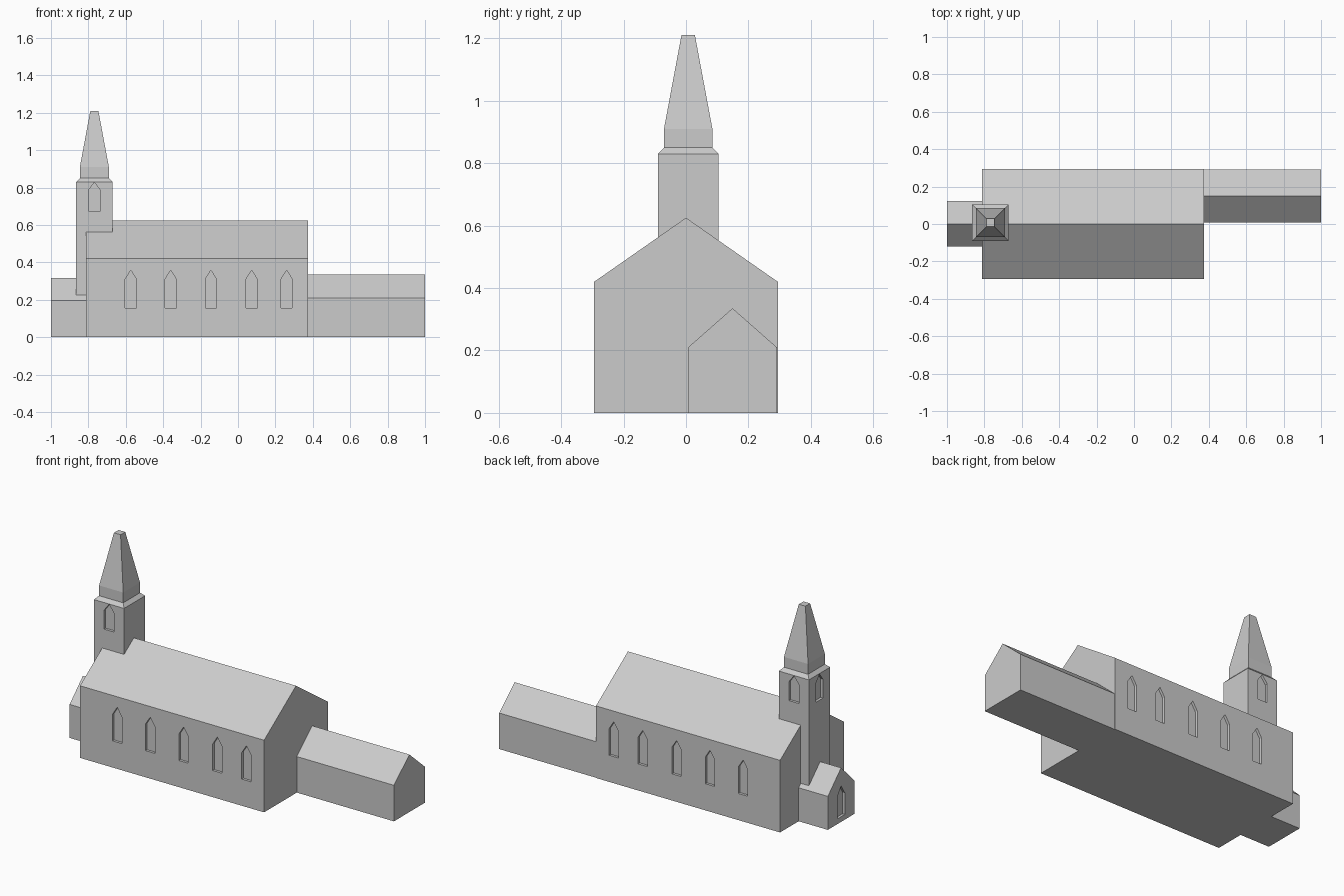
import bpy, bmesh
from mathutils import Vector

if "Cube" in bpy.data.objects:
    bpy.data.objects.remove(bpy.data.objects["Cube"])

stone = bpy.data.materials.new("light grey stone")
stone.diffuse_color = (0.6, 0.6, 0.6, 1)
stone.use_nodes = True
stone.node_tree.nodes["Principled BSDF"].inputs["Base Color"].default_value = stone.diffuse_color


def make_object(name, bm):
    bmesh.ops.recalc_face_normals(bm, faces=bm.faces[:])
    mesh = bpy.data.meshes.new(name)
    bm.to_mesh(mesh)
    bm.free()
    mesh.materials.append(stone)
    obj = bpy.data.objects.new(name, mesh)
    bpy.context.collection.objects.link(obj)
    return obj


def extrude_profile(bm, points, offset):
    face = bm.faces.new([bm.verts.new(p) for p in points])
    new = bmesh.ops.extrude_face_region(bm, geom=[face])["geom"]
    bmesh.ops.translate(bm, vec=offset,
                        verts=[v for v in new if isinstance(v, bmesh.types.BMVert)])


def gabled_block(name, x0, x1, y0, y1, eave, ridge):
    bm = bmesh.new()
    profile = [(y0, 0), (y1, 0), (y1, eave), ((y0 + y1) / 2, ridge), (y0, eave)]
    extrude_profile(bm, [(x0, y, z) for y, z in profile], (x1 - x0, 0, 0))
    return make_object(name, bm)


def square_stack(name, cx, cy, levels):
    """Square rings (z, half width) joined upwards."""
    bm = bmesh.new()
    rings = [[bm.verts.new((cx + sx * h, cy + sy * h, z))
              for sx, sy in ((-1, -1), (1, -1), (1, 1), (-1, 1))] for z, h in levels]
    for a, b in zip(rings, rings[1:]):
        for i in range(4):
            j = (i + 1) % 4
            bm.faces.new((a[i], a[j], b[j], b[i]))
    bm.faces.new(rings[0])
    bm.faces.new(rings[-1])
    return make_object(name, bm)


def cut_windows(obj, windows, depth=0.015):
    """Windows: (centre x, centre y, outward normal, width, sill, shoulder, peak)."""
    bm = bmesh.new()
    for cx, cy, normal, w, sill, shoulder, peak in windows:
        n = Vector(normal)
        side = Vector((-n.y, n.x, 0))
        start = Vector((cx, cy, 0)) - n * depth
        shape = [(-w / 2, sill), (w / 2, sill), (w / 2, shoulder), (0, peak), (-w / 2, shoulder)]
        extrude_profile(bm, [start + side * s + Vector((0, 0, z)) for s, z in shape],
                        n * (depth + 0.05))
    cutter = make_object("window_cutter", bm)
    cutter.hide_render = True
    mod = obj.modifiers.new("windows", "BOOLEAN")
    mod.operation = "DIFFERENCE"
    mod.solver = "EXACT"
    mod.object = cutter
    bpy.context.view_layer.update()
    graph = bpy.context.evaluated_depsgraph_get()
    result = bpy.data.meshes.new_from_object(obj.evaluated_get(graph))
    obj.modifiers.clear()
    obj.data = result
    bpy.data.objects.remove(cutter)


# Nave with five pointed windows on each long side
nave = gabled_block("nave", -0.812, 0.374, -0.294, 0.294, 0.42, 0.625)
cut_windows(nave, [(x, s * 0.294, (0, s, 0), 0.06, 0.155, 0.31, 0.358)
                   for x in (-0.573, -0.36, -0.145, 0.073, 0.26) for s in (-1, 1)])

# Low side wing and entrance porch
gabled_block("rear_wing", 0.36, 1.0, 0.007, 0.291, 0.21, 0.335)
porch = gabled_block("porch", -1.0, -0.80, -0.121, 0.123, 0.195, 0.315)
cut_windows(porch, [(-1.0, 0.001, (-1, 0, 0), 0.07, 0.03, 0.155, 0.21)])

# Bell tower with openings on front, back and outer side
tx, ty, half = -0.768, 0.007, 0.097
tower = square_stack("tower", tx, ty, [(0.1, half), (0.83, half), (0.85, 0.0775)])
cut_windows(tower, [(tx + nx * half, ty + ny * half, (nx, ny, 0), 0.064, 0.675, 0.785, 0.828)
                    for nx, ny in ((0, -1), (0, 1), (-1, 0))])

# Spire
square_stack("spire", tx, ty, [(0.845, 0.0775), (0.91, 0.0775), (1.21, 0.0215)])
